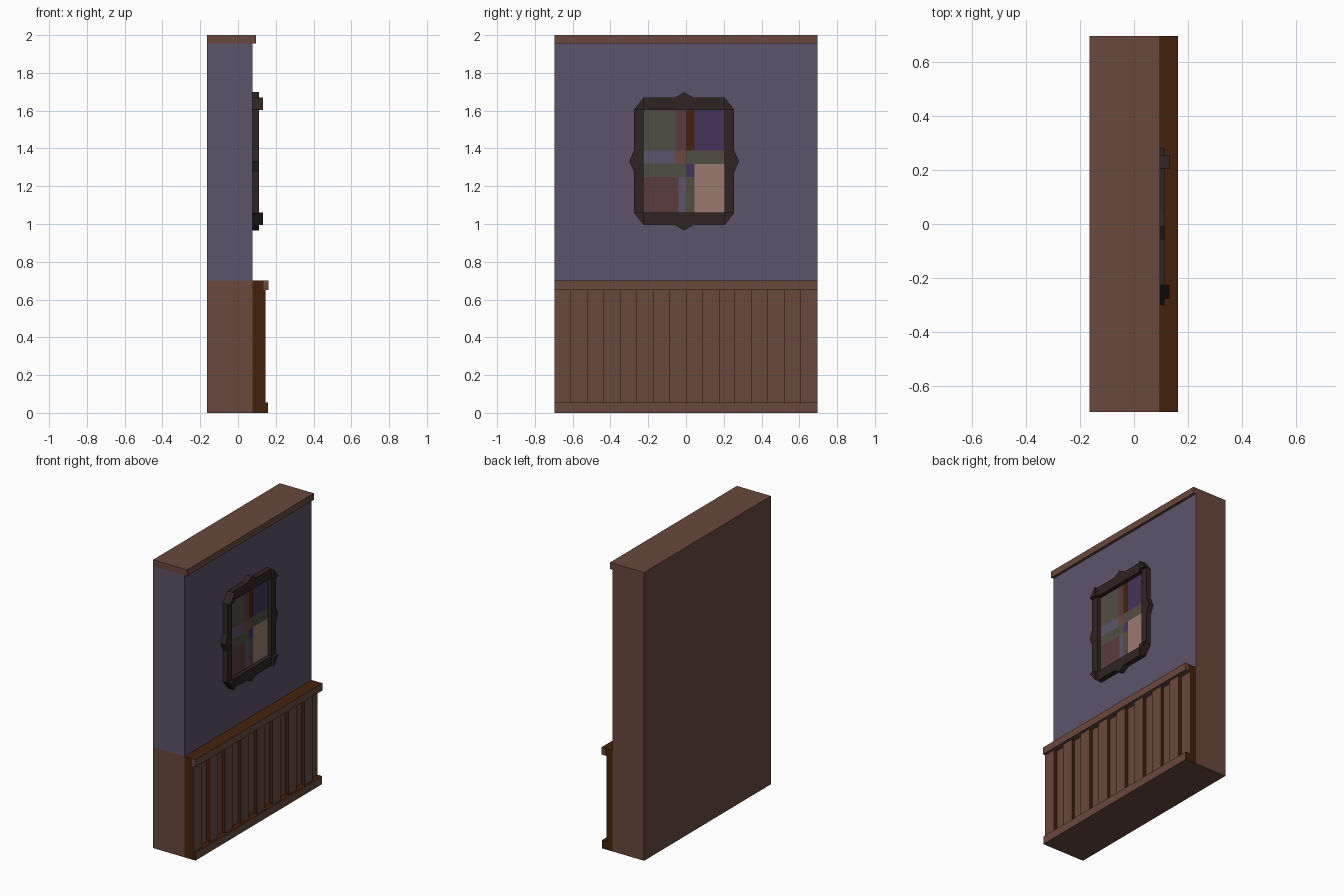
import bpy, bmesh

if "Cube" in bpy.data.objects:
    bpy.data.objects.remove(bpy.data.objects["Cube"])

def lin(c):
    c = min(c * 1.05 / 255, 1)
    return c / 12.92 if c < 0.04045 else ((c + 0.055) / 1.055) ** 2.4

def mat(name, r, g, b):
    m = bpy.data.materials.new(name)
    m.diffuse_color = (lin(r), lin(g), lin(b), 1)
    m.use_nodes = True
    m.node_tree.nodes["Principled BSDF"].inputs["Base Color"].default_value = m.diffuse_color
    return m

PURPLE = mat("purple_plaster", 88, 79, 102)
BROWN = mat("brown_wood", 99, 69, 58)
DARK = mat("dark_brown_wood", 64, 32, 12)
BLACK = mat("black_frame", 44, 35, 34)
OLIVE = mat("olive_paint", 77, 74, 64)
MAROON = mat("maroon_paint", 85, 57, 57)
INDIGO = mat("indigo_paint", 64, 50, 88)
PINK = mat("pink_paint", 146, 116, 106)

def finish(bm, name, mats, rule=None):
    bmesh.ops.recalc_face_normals(bm, faces=bm.faces)
    bm.normal_update()
    if rule:
        for f in bm.faces:
            f.material_index = rule(f.normal)
    me = bpy.data.meshes.new(name)
    bm.to_mesh(me)
    bm.free()
    for m in mats:
        me.materials.append(m)
    ob = bpy.data.objects.new(name, me)
    bpy.context.collection.objects.link(ob)
    return ob

def prism(bm, base, vec):
    """Extrude a closed outline along vec."""
    a = [bm.verts.new(p) for p in base]
    b = [bm.verts.new([p[i] + vec[i] for i in range(3)]) for p in base]
    bm.faces.new(a)
    bm.faces.new(b[::-1])
    n = len(a)
    for i in range(n):
        bm.faces.new((a[i], a[(i + 1) % n], b[(i + 1) % n], b[i]))

def box(name, x, y, z, mats, rule=None):
    bm = bmesh.new()
    prism(bm, [(x[0], y[0], z[0]), (x[1], y[0], z[0]), (x[1], y[1], z[0]), (x[0], y[1], z[0])],
          (0, 0, z[1] - z[0]))
    return finish(bm, name, mats, rule)

W = 0.695
XB, XF = -0.165, 0.077      # back and front of the wall

# Wall: plaster on the front and near end, bare wood on the back and far end
plaster = lambda n: 0 if n.x > 0.5 or n.y < -0.5 else 1
box("upper_wall", (XB, XF), (-W, W), (0.7, 1.955), [PURPLE, BROWN], plaster)
box("lower_wall", (XB, XF), (-W, W), (0, 0.7), [BROWN])
box("crown_moulding", (XB, 0.096), (-W, W), (1.955, 2.0), [BROWN])

# Wainscot: recessed backing with alternate raised planks, dark side faces
sides = lambda n: 1 if abs(n.y) > 0.5 or n.z > 0.5 else 0
box("wainscot_backing", (XF, 0.122), (-W, W), (0, 0.70), [BROWN, DARK], sides)
step = 2 * W / 16
for i in range(8):
    y = -W + 2 * i * step
    box("wainscot_plank", (0.122, 0.145), (y, y + step), (0.055, 0.65), [BROWN, DARK], sides)
box("base_board", (0.122, 0.16), (-W, W), (0, 0.055), [BROWN, DARK], sides)

# Chair rail with dark body and brown nosing
box("chair_rail_body", (0.122, 0.135), (-W, W), (0.65, 0.70), [BROWN, DARK], sides)
bm = bmesh.new()
prism(bm, [(x, -W, z) for x, z in ((0.135, 0.70), (0.162, 0.70), (0.162, 0.65), (0.135, 0.65))],
      (0, 2 * W, 0))
finish(bm, "chair_rail_nosing", [BROWN, DARK], lambda n: 1 if n.z > 0.5 else 0)

# Picture frame: quarter outline mirrored round a centre, with a square hole
CY, CZ = -0.01, 1.332
quarter = [(0, 0.366), (0.05, 0.337), (0.215, 0.337), (0.265, 0.273), (0.265, 0.057), (0.29, -0.0)]
lower = [(a, -b) for a, b in quarter[-2::-1]]
right = quarter + lower
outer = right + [(-a, b) for a, b in right[-2:0:-1]]

def project(a, b):          # nearest point on the inner opening
    hy, hz = 0.215, 0.272
    return max(-hy, min(hy, a)), max(-hz, min(hz, b))

bm = bmesh.new()
rings = []
for x, pts in ((XF, outer), (0.112, outer), (0.112, [project(*p) for p in outer]),
               (XF, [project(*p) for p in outer])):
    rings.append([bm.verts.new((x, CY + a, CZ + b)) for a, b in pts])
n = len(outer)
for k in range(4):
    r, s = rings[k], rings[(k + 1) % 4]
    for i in range(n):
        j = (i + 1) % n
        bm.faces.new((r[i], r[j], s[j], s[i]))
bmesh.ops.remove_doubles(bm, verts=bm.verts, dist=0.002)
finish(bm, "picture_frame", [BLACK])

# Raised corner blocks
for sy in (-1, 1):
    for sz in (-1, 1):
        bm = bmesh.new()
        pts = ((0.215, 0.272), (0.265, 0.272), (0.215, 0.337))
        prism(bm, [(0.10, CY + sy * a, CZ + sz * b) for a, b in pts], (0.032, 0, 0))
        finish(bm, "frame_corner", [BLACK])

# Painting: thin colour plates (y0, y1, z0, z1)
L, R, B, T = -0.225, 0.205, 1.06, 1.604
patches = [
    (OLIVE, L, -0.055, 1.39, T), (MAROON, -0.055, 0, 1.39, T), (DARK, 0, 0.045, 1.32, T),
    (INDIGO, 0.045, R, 1.39, T), (PURPLE, L, -0.055, 1.32, 1.39), (BROWN, -0.055, 0, 1.32, 1.39),
    (OLIVE, 0, R, 1.318, 1.39), (OLIVE, L, 0, 1.25, 1.32), (INDIGO, 0, 0.045, 1.25, 1.318),
    (MAROON, L, -0.04, B, 1.25), (PURPLE, -0.04, 0, B, 1.25), (OLIVE, 0, 0.045, B, 1.25),
    (PINK, 0.045, R, B, 1.318)]
for m, y0, y1, z0, z1 in patches:
    if m is DARK:
        z0 = 1.39
    box("painting_patch", (XF, 0.085), (y0, y1), (z0, z1), [m])
